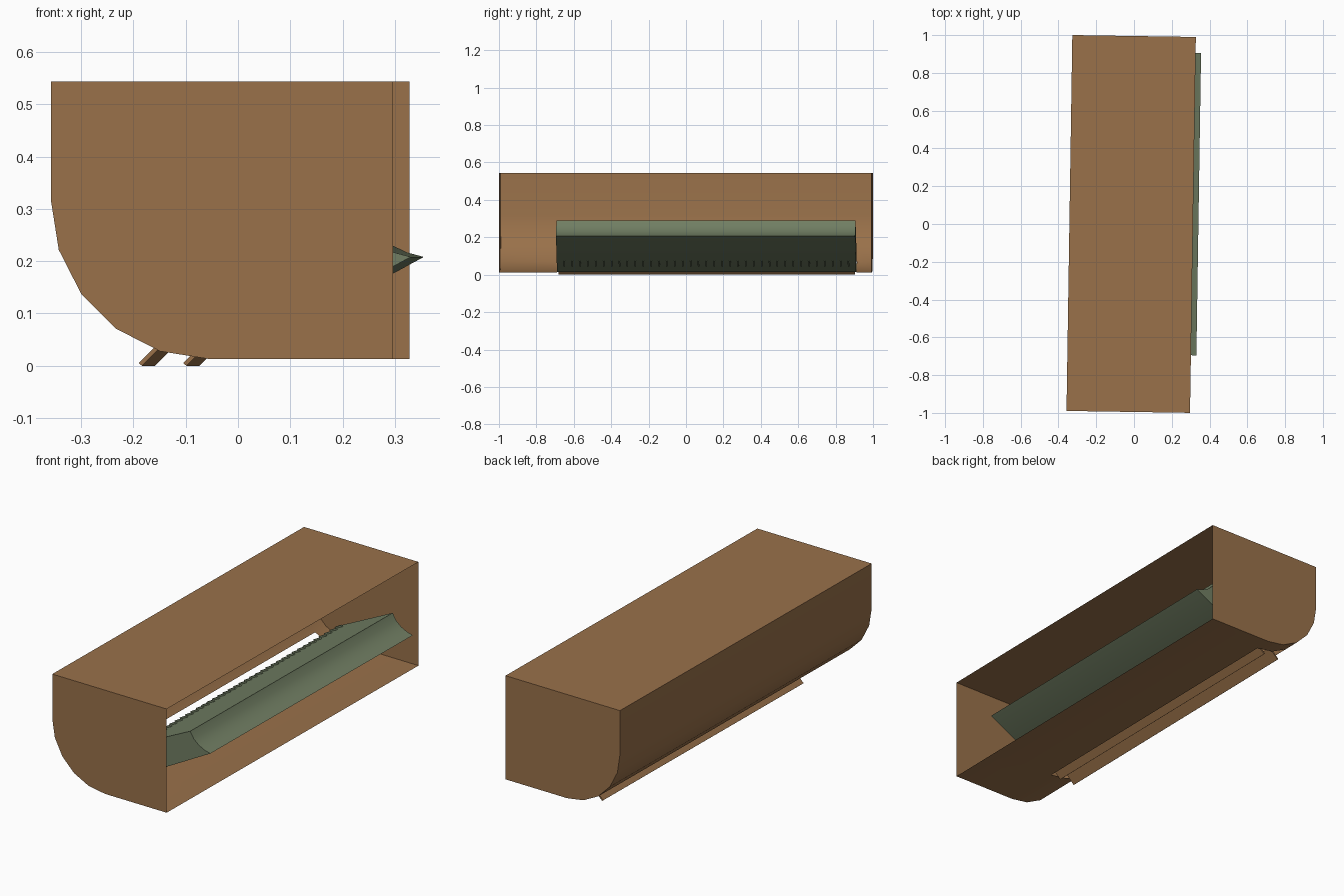
import bpy, bmesh, math
from mathutils import Matrix

if "Cube" in bpy.data.objects:
    bpy.data.objects.remove(bpy.data.objects["Cube"])

# The whole unit is turned very slightly about z
TURN = Matrix.Rotation(-0.0155, 4, 'Z')
HALF = 0.995           # half length of the case
Y0, Y1 = -0.69, 0.91   # span of the duct and louvres


def material(name, rgb):
    m = bpy.data.materials.new(name)
    m.diffuse_color = (*rgb, 1)
    m.use_nodes = True
    m.node_tree.nodes["Principled BSDF"].inputs["Base Color"].default_value = m.diffuse_color
    return m


brown = material("wood_brown", (0.32, 0.165, 0.068))
green = material("grey_green", (0.165, 0.21, 0.125))


def finish(name, bm, mat):
    bmesh.ops.recalc_face_normals(bm, faces=bm.faces)
    bm.transform(TURN)
    me = bpy.data.meshes.new(name)
    bm.to_mesh(me)
    bm.free()
    ob = bpy.data.objects.new(name, me)
    bpy.context.collection.objects.link(ob)
    me.materials.append(mat)
    bpy.ops.object.select_all(action='DESELECT')
    ob.select_set(True)
    bpy.context.view_layer.objects.active = ob
    bpy.ops.object.shade_smooth_by_angle(angle=math.radians(30))
    return ob


def prism(bm, profile, ya, yb):
    """Extrude a closed xz profile from ya to yb."""
    a = [bm.verts.new((x, ya, z)) for x, z in profile]
    b = [bm.verts.new((x, yb, z)) for x, z in profile]
    n = len(profile)
    bm.faces.new(a)
    bm.faces.new(b[::-1])
    for i in range(n):
        j = (i + 1) % n
        bm.faces.new((a[i], b[i], b[j], a[j]))


# Case: thin sheet, open on the +x side, rounded lower -x corner
R = 0.302
prof = [(0.312, 0.543), (-0.342, 0.543)]
for i in range(6):
    t = math.pi + i * math.pi / 10
    prof.append((-0.342 + R + R * math.cos(t), 0.013 + R + R * math.sin(t)))
prof.append((0.312, 0.013))
bm = bmesh.new()
rows = [[bm.verts.new((x, y, z)) for x, z in prof] for y in (-HALF, Y0, Y1, HALF)]
for s in range(3):
    for i in range(len(prof) - 1):
        if s == 1 and i in (5, 6):      # air outlet slot in the lower curve
            continue
        bm.faces.new((rows[s][i], rows[s + 1][i], rows[s + 1][i + 1], rows[s][i + 1]))
bm.faces.new(rows[0])
bm.faces.new(rows[3][::-1])
finish("case", bm, brown)

# Air duct: slanted body with a concave lip towards the open side
bm = bmesh.new()
prism(bm, [(0.341, 0.208), (0.308, 0.217), (0.275, 0.233), (0.246, 0.258),
           (0.226, 0.291), (-0.07, 0.147), (-0.03, 0.015), (-0.015, 0.015)], Y0, Y1)
finish("air_duct", bm, green)

# Row of thin fins crossing the duct
bm = bmesh.new()
COUNT = 37
for k in range(COUNT):
    y = -0.65 + k * 1.52 / (COUNT - 1)
    prism(bm, [(-0.075, 0.152), (-0.04, 0.172), (0.1, 0.073), (0.055, 0.045)],
          y - 0.004, y + 0.004)
finish("duct_fins", bm, green)

# Two slanted louvre plates in the outlet
for name, x in (("louvre_outer", -0.179), ("louvre_inner", -0.094)):
    bm = bmesh.new()
    prism(bm, [(x + 0.006, 0.0), (x, 0.005), (x + 0.05, 0.055), (x + 0.056, 0.05)],
          Y0 + 0.008, Y1 - 0.008)
    finish(name, bm, brown)
